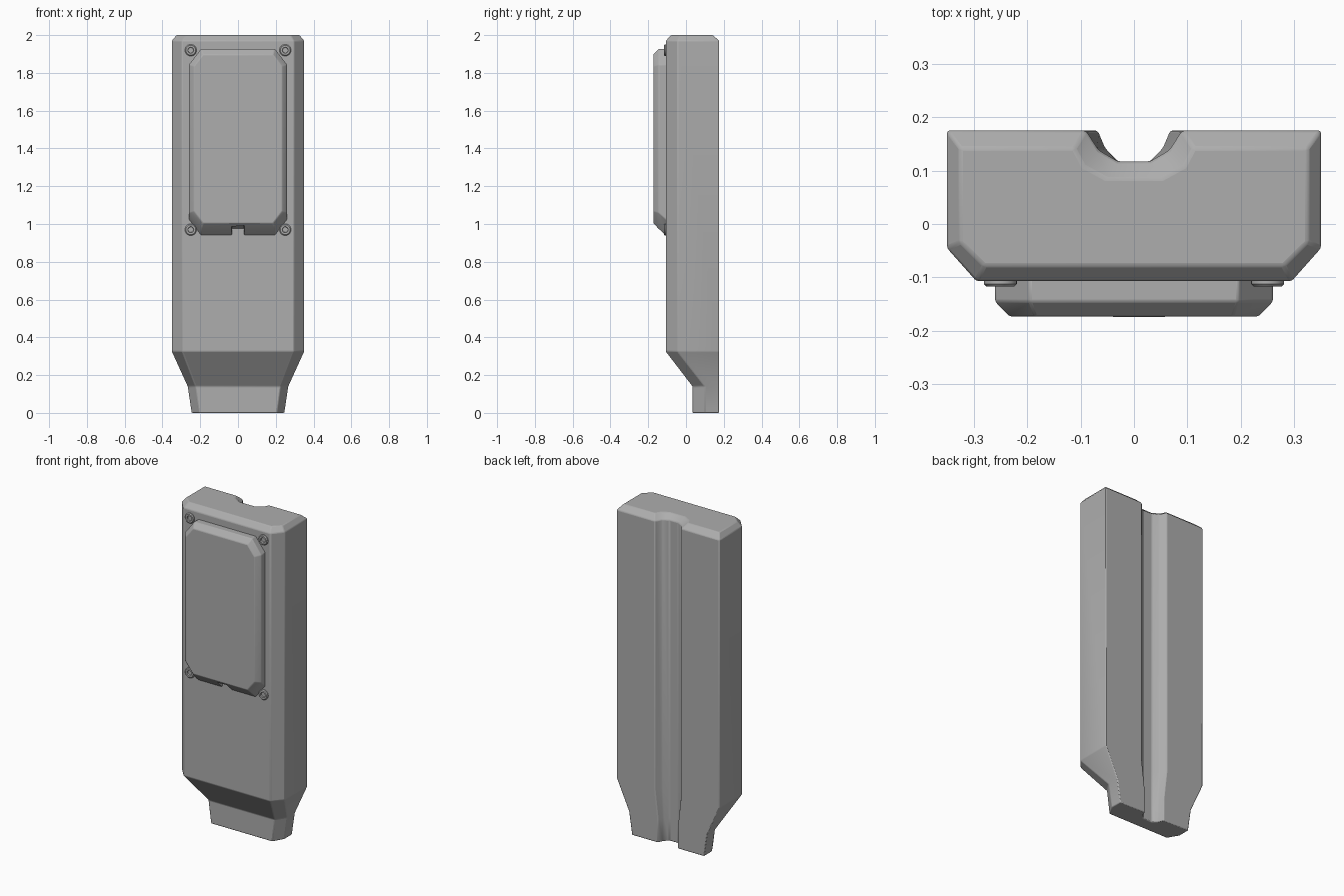
import bpy, bmesh, math

cube = bpy.data.objects.get("Cube")
if cube:
    bpy.data.objects.remove(cube, do_unlink=True)

grey = bpy.data.materials.new("matte grey")
grey.use_nodes = True
colour = (0.42, 0.42, 0.42, 1)
grey.diffuse_color = colour
grey.node_tree.nodes["Principled BSDF"].inputs["Base Color"].default_value = colour


def loft(name, rings):
    """Join closed rings of equal length and cap both ends."""
    bm = bmesh.new()
    loops = [[bm.verts.new(p) for p in ring] for ring in rings]
    n = len(loops[0])
    for a, b in zip(loops, loops[1:]):
        for i in range(n):
            j = (i + 1) % n
            bm.faces.new((a[i], a[j], b[j], b[i]))
    bm.faces.new(loops[0])
    bm.faces.new(loops[-1])
    bmesh.ops.recalc_face_normals(bm, faces=bm.faces)
    mesh = bpy.data.meshes.new(name)
    bm.to_mesh(mesh)
    bm.free()
    obj = bpy.data.objects.new(name, mesh)
    bpy.context.collection.objects.link(obj)
    mesh.materials.append(grey)
    return obj


def soften(obj, width, angle=20):
    mod = obj.modifiers.new("soft edges", "BEVEL")
    mod.width = width
    mod.segments = 2
    mod.limit_method = "ANGLE"
    mod.angle_limit = math.radians(angle)


def smooth(obj, angle=30):
    bpy.ops.object.select_all(action="DESELECT")
    obj.select_set(True)
    bpy.context.view_layer.objects.active = obj
    bpy.ops.object.shade_smooth_by_angle(angle=math.radians(angle))


# Body: half cross-sections mirrored in x, with a cable groove in the back
def body_ring(z, width, side, flat, front, groove, back=0.175):
    half = groove + [(width, back), (width, side), (flat, front)]
    pts = half + [(-x, y) for x, y in reversed(half)]
    return [(x, y, z) for x, y in pts]


narrow = [(0.03, 0.117), (0.054, 0.142), (0.068, 0.175)]
wide = [(0.03, 0.117), (0.066, 0.138), (0.09, 0.175)]
rim = [(0.052, 0.085), (0.094, 0.108), (0.112, 0.142)]
body = loft("body", [
    body_ring(0, 0.245, 0.1, 0.207, 0.035, narrow),
    body_ring(0.14, 0.266, 0.1, 0.225, 0.035, narrow),
    body_ring(0.325, 0.35, -0.045, 0.295, -0.107, wide),
    body_ring(1.97, 0.35, -0.045, 0.295, -0.107, wide),
    body_ring(2, 0.325, -0.034, 0.28, -0.078, rim, 0.142),
])
soften(body, 0.005)
smooth(body)


# Front cover: an eight-sided slab with sloping edges
def cover_ring(y, width, low, high, cut):
    half = [(width - cut, low), (width, low + cut * 1.3),
            (width, high - cut * 1.3), (width - cut, high)]
    pts = half + [(-x, z) for x, z in reversed(half)]
    return [(x, y, z) for x, z in pts]


cover = loft("front_cover", [
    cover_ring(-0.1, 0.26, 0.935, 1.927, 0.065),
    cover_ring(-0.145, 0.26, 0.975, 1.927, 0.065),
    cover_ring(-0.173, 0.233, 1.005, 1.897, 0.048),
])

# Sloping notch in the lower edge of the cover
notch = loft("notch_cutter", [
    [(x, -0.09, 0.9), (x, -0.2, 0.9), (x, -0.2, 1.015), (x, -0.09, 0.97)]
    for x in (-0.032, 0.032)
])
notch.hide_render = True
notch.hide_viewport = True
cut = cover.modifiers.new("notch", "BOOLEAN")
cut.operation = "DIFFERENCE"
cut.solver = "EXACT"
cut.object = notch
soften(cover, 0.004)
smooth(cover)


# Four round screws, each with a recessed socket
def circle(cx, cz, radius, y, sides=24):
    turn = math.tau / sides
    return [(cx + radius * math.cos(i * turn), y, cz + radius * math.sin(i * turn))
            for i in range(sides)]


screw_profile = [(0.031, -0.104), (0.031, -0.112), (0.026, -0.117),
                 (0.016, -0.117), (0.014, -0.109)]
for level, cz in (("lower", 0.97), ("upper", 1.92)):
    for side, cx in (("right", -0.25), ("left", 0.25)):
        screw = loft(f"{level}_{side}_screw",
                     [circle(cx, cz, r, y) for r, y in screw_profile])
        smooth(screw)
